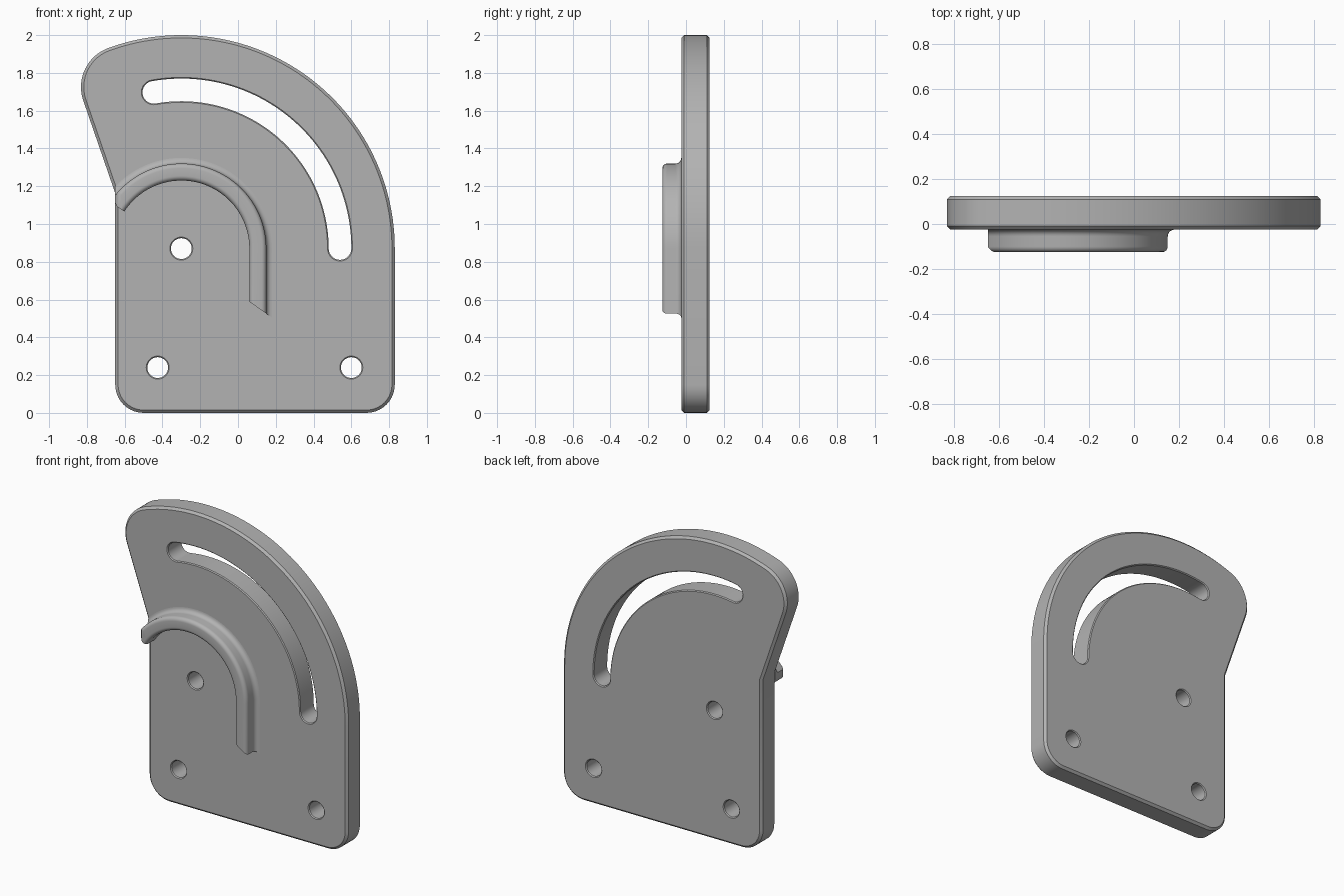
import bpy, bmesh
from math import sin, cos, radians
from mathutils import Vector

cube = bpy.data.objects.get("Cube")
if cube:
    bpy.data.objects.remove(cube, do_unlink=True)

grey = bpy.data.materials.new("plain grey")
grey.use_nodes = True
grey.diffuse_color = (0.45, 0.45, 0.45, 1)
grey.node_tree.nodes["Principled BSDF"].inputs["Base Color"].default_value = grey.diffuse_color

PIVOT = Vector((-0.3, 0.87))
FRONT, BACK = -0.025, 0.125


def polar(centre, radius, angle):
    a = radians(angle)
    return Vector(centre) + radius * Vector((cos(a), sin(a)))


def arc(centre, radius, start, end, steps):
    return [polar(centre, radius, start + (end - start) * i / steps) for i in range(steps + 1)]


def clean(points):
    return [p for i, p in enumerate(points) if (p - points[i - 1]).length > 1e-4]


def offset(points, amount):
    """Mitred outward offset of a counter-clockwise outline."""
    result = []
    for i, p in enumerate(points):
        a = (p - points[i - 1]).normalized()
        b = (points[(i + 1) % len(points)] - p).normalized()
        na, nb = Vector((a.y, -a.x)), Vector((b.y, -b.x))
        result.append(p + (na + nb) * amount / (1 + na.dot(nb)))
    return result


def skin(bm, rings):
    """Join rings of 3D points into a closed solid."""
    rows = [[bm.verts.new(p) for p in ring] for ring in rings]
    for low, high in zip(rows, rows[1:]):
        for i in range(len(low)):
            bm.faces.new((low[i - 1], low[i], high[i], high[i - 1]))
    bm.faces.new(rows[0])
    bm.faces.new(rows[-1])
    bmesh.ops.recalc_face_normals(bm, faces=bm.faces)


def finish(bm, name):
    mesh = bpy.data.meshes.new(name)
    bm.to_mesh(mesh)
    bm.free()
    mesh.materials.append(grey)
    obj = bpy.data.objects.new(name, mesh)
    bpy.context.collection.objects.link(obj)
    return obj


def prism(name, outline, levels):
    """Stack copies of an outline along y, each with its own offset."""
    outline = clean(outline)
    bm = bmesh.new()
    skin(bm, [[(p.x, y, p.y) for p in offset(outline, o)] for y, o in levels])
    return finish(bm, name)


def activate(obj):
    bpy.ops.object.select_all(action='DESELECT')
    obj.select_set(True)
    bpy.context.view_layer.objects.active = obj


def cut(obj, outline):
    """Cut an opening with lightly chamfered rims."""
    c, over = 0.006, 0.01
    cutter = prism("cutter", outline, [(FRONT - over, c + over), (FRONT + c, 0),
                                       (BACK - c, 0), (BACK + over, c + over)])
    cutter.hide_render = True
    activate(obj)
    mod = obj.modifiers.new("opening", 'BOOLEAN')
    mod.operation, mod.solver, mod.object = 'DIFFERENCE', 'EXACT', cutter
    bpy.ops.object.modifier_apply(modifier=mod.name)
    bpy.data.objects.remove(cutter, do_unlink=True)


# Plate outline, counter-clockwise from the bottom right corner
corner = 0.15
outline = (arc((0.83 - corner, corner), corner, -90, 0, 10)
           + arc(PIVOT, 1.13, 0, 110, 56)
           + arc(polar(PIVOT, 0.91, 110), 0.22, 110, 199, 18)
           + [Vector((-0.65, 1.163))]
           + arc((-0.65 + corner, corner), corner, 180, 270, 10))
edge = 0.015
plate = prism("plate", outline, [(FRONT, -edge), (FRONT + edge, 0), (BACK - edge, 0), (BACK, -edge)])

# Curved slot and three bolt holes
slot_r, slot_w, slot_end = 0.84, 0.06, 100
cut(plate, arc(PIVOT, slot_r + slot_w, 0, slot_end, 48)
    + arc(polar(PIVOT, slot_r, slot_end), slot_w, slot_end, slot_end + 180, 14)
    + arc(PIVOT, slot_r - slot_w, slot_end, 0, 48)
    + arc(polar(PIVOT, slot_r, 0), slot_w, 180, 360, 14))
for hole in (PIVOT, (-0.425, 0.24), (0.6, 0.24)):
    cut(plate, arc(hole, 0.055, 0, 360, 32))

# Raised rib: rounded section with a fillet on its outer side, swept up and over
rib_r, half, top, rnd, fil = 0.405, 0.045, -0.125, 0.025, 0.03
section = ([Vector((-half, FRONT + 0.01))]
           + arc((-half + rnd, top + rnd), rnd, 180, 270, 6)
           + arc((half - rnd, top + rnd), rnd, 270, 360, 6)
           + arc((half + fil, FRONT - fil), fil, 180, 90, 6)
           + [Vector((half + fil, FRONT + 0.01))])
path = [(Vector((PIVOT.x, 0)), 0)] + [(PIVOT, 147 * i / 60) for i in range(61)]
bm = bmesh.new()
skin(bm, [[(q.x, s.y, q.y) for s in section for q in [polar(c, rib_r + s.x, a)]] for c, a in path])

# Trim the rib flush with the plate side and soften its two ends
trims = [((-0.65, 0, 0), (-1, 0, 0)),
         ((-0.65, top + 0.022, 0), (-1, -1, 0)),
         ((-0.65, top + 0.012, 0), (-0.4, -1, 0)),
         ((-0.65, 0, 1.112), (-1, 0, -0.5)),
         ((-0.635, 0, 1.075), (-0.7, 0, -1)),
         ((0, top + 0.012, 0), (0, -1, -1))]
for co, normal in trims:
    bmesh.ops.bisect_plane(bm, geom=bm.verts[:] + bm.edges[:] + bm.faces[:],
                           plane_co=co, plane_no=Vector(normal).normalized(), clear_outer=True)
    bmesh.ops.holes_fill(bm, edges=[e for e in bm.edges if e.is_boundary], sides=0)
bmesh.ops.recalc_face_normals(bm, faces=bm.faces)
rib = finish(bm, "guide_rib")

for obj in (plate, rib):
    activate(obj)
    bpy.ops.object.shade_smooth_by_angle(angle=radians(30))
